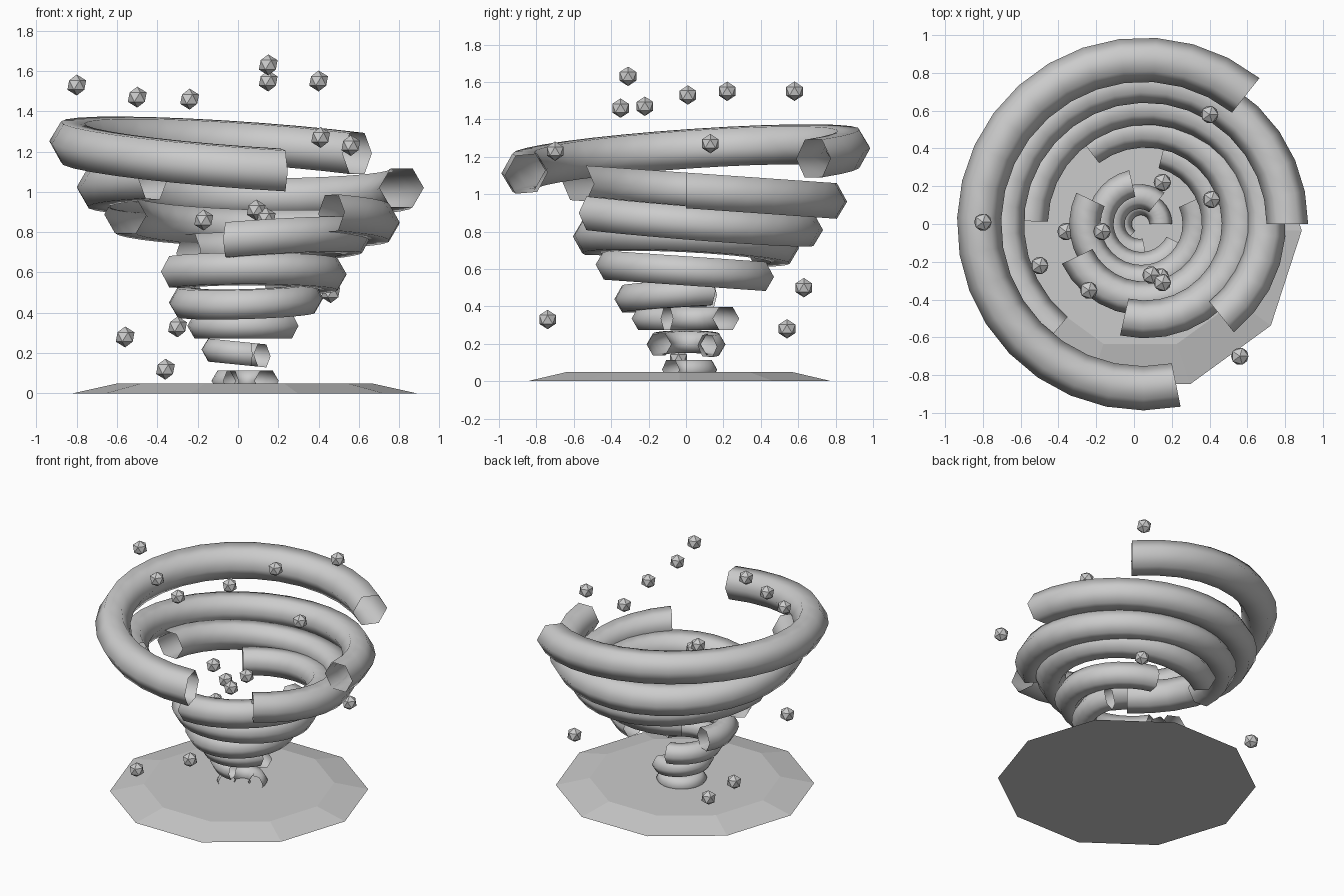
import bpy
import bmesh
from math import sin, cos, pi, radians
from mathutils import Matrix, Vector

default_cube = bpy.data.objects.get("Cube")
if default_cube:
    bpy.data.objects.remove(default_cube, do_unlink=True)

grey = bpy.data.materials.new("storm_grey")
grey.use_nodes = True
colour = (0.6, 0.6, 0.6, 1)
grey.diffuse_color = colour
grey.node_tree.nodes["Principled BSDF"].inputs["Base Color"].default_value = colour


def add_object(name, mesh_builder, smooth=False):
    """Turn a bmesh into a named, coloured object."""
    mesh = bpy.data.meshes.new(name)
    for face in mesh_builder.faces:
        face.smooth = smooth
    mesh_builder.to_mesh(mesh)
    mesh_builder.free()
    mesh.materials.append(grey)
    part = bpy.data.objects.new(name, mesh)
    bpy.context.collection.objects.link(part)
    return part


def wind_band(name, radius, thickness, centre_x, height, tilt_x, tilt_y, start):
    """Open-ended six-sided tube swept along a tilted arc."""
    sweep, segments, sides = radians(230), 20, 6
    bm = bmesh.new()
    loops = []
    for step in range(segments + 1):
        turn = start + sweep * step / segments
        loop = []
        for side in range(sides):
            around = 2 * pi * side / sides
            reach = radius + thickness * cos(around)
            x = centre_x + reach * cos(turn)
            y = reach * sin(turn)
            z = height + thickness * sin(around) + tilt_x * x + tilt_y * y
            loop.append(bm.verts.new((x, y, z)))
        loops.append(loop)
    for near, far in zip(loops, loops[1:]):
        for side in range(sides):
            following = (side + 1) % sides
            bm.faces.new((near[side], far[side], far[following], near[following]))
    return add_object(name, bm, smooth=True)


# Low ten-sided ground disc with a sloping rim
bm = bmesh.new()
placement = Matrix.Translation((0.033, -0.035, 0.025)) @ Matrix.Rotation(pi / 2, 4, "Z")
bmesh.ops.create_cone(bm, cap_ends=True, segments=10, radius1=0.855,
                      radius2=0.63, depth=0.05, matrix=placement)
add_object("ground_disc", bm)

# Funnel bands, top to bottom: radius, thickness, centre x, height, tilt x, tilt y
bands = [
    (0.87, 0.117, 0.05, 1.184, -0.07, 0.07),
    (0.752, 0.11, 0.06, 1.02, 0, -0.07),
    (0.63, 0.104, 0.07, 0.87, -0.03, -0.08),
    (0.505, 0.1, 0.06, 0.74, 0.07, -0.05),
    (0.395, 0.09, 0.055, 0.59, 0, -0.07),
    (0.3, 0.083, 0.04, 0.46, 0.03, 0.06),
    (0.22, 0.072, 0.04, 0.335, 0, 0),
    (0.145, 0.066, 0.03, 0.2, -0.1, 0),
    (0.107, 0.06, 0.035, 0.062, 0, 0),
]
first_start = radians(51.5)
for index, band in enumerate(bands):
    wind_band(f"wind_band_{index + 1}", *band, first_start - index * 2 * pi / 7)

# Faceted debris floating round the funnel
debris = [
    (-0.8, 0.01, 1.53), (-0.5, -0.22, 1.47), (-0.24, -0.35, 1.46),
    (0.15, -0.31, 1.63), (0.15, 0.22, 1.55), (0.4, 0.58, 1.55),
    (0.41, 0.13, 1.27), (0.56, -0.7, 1.23), (0.09, -0.27, 0.91),
    (0.14, -0.28, 0.87), (-0.17, -0.04, 0.86), (0.46, 0.63, 0.5),
    (-0.3, -0.74, 0.33), (-0.56, 0.54, 0.28), (-0.36, -0.04, 0.12),
]
for index, position in enumerate(debris):
    bm = bmesh.new()
    bmesh.ops.create_icosphere(bm, subdivisions=1, radius=0.052)
    chunk = add_object(f"debris_{index + 1}", bm)
    chunk.location = Vector(position)
